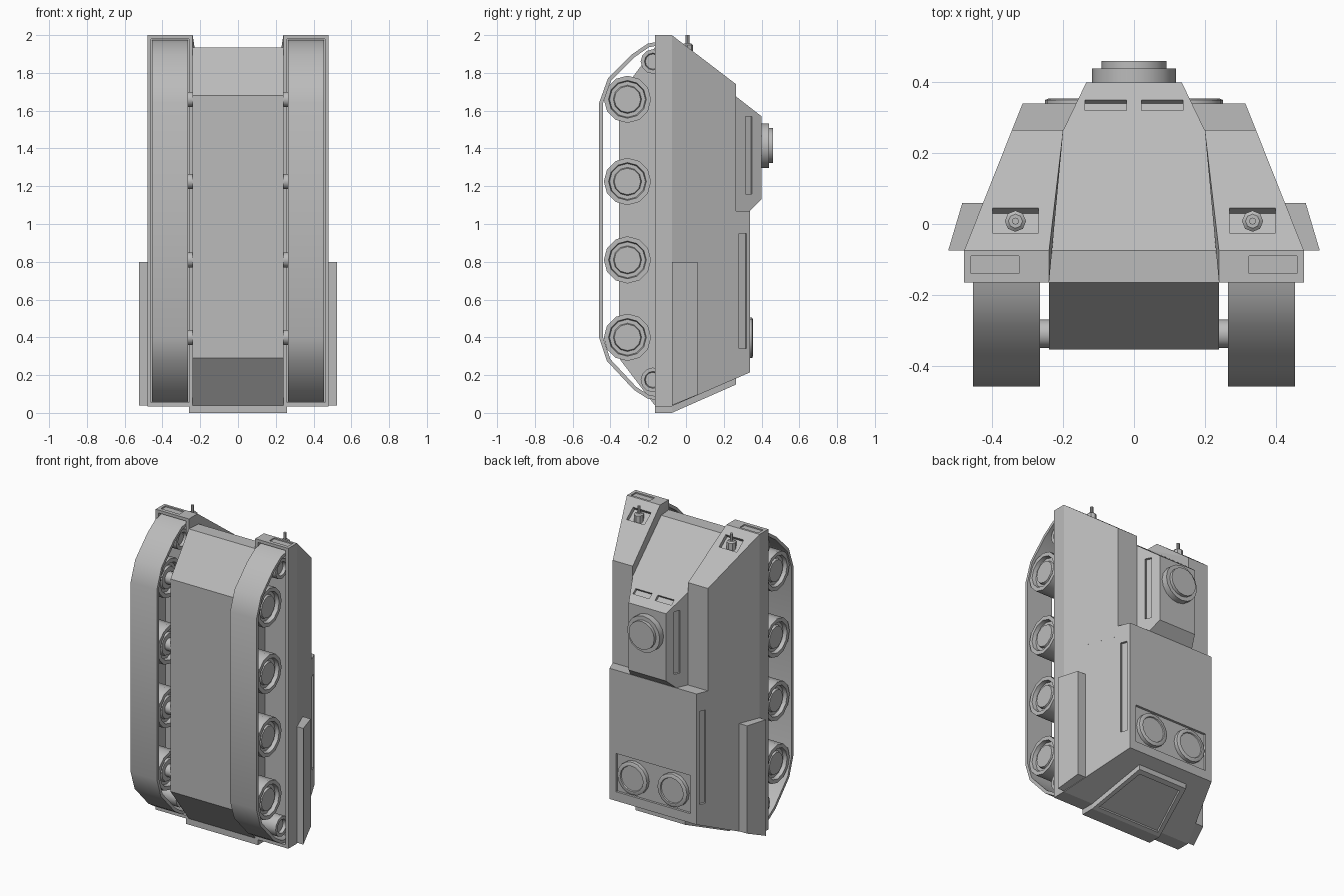
import bpy, bmesh, math
from mathutils import Matrix, Vector

if "Cube" in bpy.data.objects:
    bpy.data.objects.remove(bpy.data.objects["Cube"])

grey = bpy.data.materials.new("plain grey")
grey.use_nodes = True
grey.diffuse_color = (0.5, 0.5, 0.5, 1)
bsdf = next(n for n in grey.node_tree.nodes if n.type == "BSDF_PRINCIPLED")
bsdf.inputs["Base Color"].default_value = (0.5, 0.5, 0.5, 1)
bsdf.inputs["Roughness"].default_value = 0.7


def make(name, bm):
    bmesh.ops.recalc_face_normals(bm, faces=bm.faces)
    mesh = bpy.data.meshes.new(name)
    bm.to_mesh(mesh)
    bm.free()
    mesh.materials.append(grey)
    ob = bpy.data.objects.new(name, mesh)
    bpy.context.collection.objects.link(ob)
    return ob


def solid_bm(points):
    """Convex flat-faced block through the given corners."""
    bm = bmesh.new()
    for p in points:
        bm.verts.new(p)
    bmesh.ops.convex_hull(bm, input=bm.verts)
    bmesh.ops.dissolve_limit(bm, angle_limit=math.radians(1), verts=bm.verts, edges=bm.edges)
    return bm


def solid(name, rows):
    """Rows of (x range, y, z range) stacked into one block."""
    return make(name, solid_bm([(x, y, z) for xs, y, zs in rows for x in xs for z in zs]))


def box(name, centre, size, angle=0, axis="X"):
    bm = bmesh.new()
    m = Matrix.Translation(centre) @ Matrix.Rotation(math.radians(angle), 4, axis)
    bmesh.ops.create_cube(bm, size=1, matrix=m @ Matrix.Diagonal((*size, 1)))
    return make(name, bm)


def lathe(name, profile, centre, axis="Z", steps=16):
    """Turn (radius, height) pairs around an axis."""
    bm = bmesh.new()
    vs = [bm.verts.new((r, 0, h)) for r, h in profile]
    es = [bm.edges.new(pair) for pair in zip(vs, vs[1:])]
    bmesh.ops.spin(bm, geom=vs + es, cent=(0, 0, 0), axis=(0, 0, 1),
                   angle=math.tau, steps=steps, use_merge=True)
    bmesh.ops.remove_doubles(bm, verts=bm.verts, dist=0.0001)
    turn = {"X": Matrix.Rotation(math.pi / 2, 4, "Y"),
            "Y": Matrix.Rotation(-math.pi / 2, 4, "X"), "Z": Matrix()}[axis]
    bm.transform(Matrix.Translation(centre) @ turn)
    ob = make(name, bm)
    smooth(ob)
    return ob


def smooth(ob):
    bpy.ops.object.select_all(action="DESELECT")
    ob.select_set(True)
    bpy.context.view_layer.objects.active = ob
    bpy.ops.object.shade_smooth_by_angle(angle=math.radians(35))


def combine(ob, other, operation):
    mod = ob.modifiers.new(operation, "BOOLEAN")
    mod.operation, mod.solver, mod.object = operation, "EXACT", other
    bpy.context.view_layer.objects.active = ob
    bpy.ops.object.modifier_apply(modifier=mod.name)
    bpy.data.objects.remove(other)


def pair(a, b, s):
    return (s * a, s * b)


# Rear hull, full width with the sloping tail
hull = solid("hull", [((-.48, .48), -.165, (.035, 1.07)),
                      ((-.48, .48), -.075, (.035, 1.07)),
                      ((-.315, .315), .34, (.215, 1.07))])
# Front horns on both sides
for s in (1, -1):
    combine(hull, solid("horn", [(pair(.24, .48, s), -.165, (1, 2)),
                                 (pair(.24, .48, s), -.075, (1, 2)),
                                 (pair(.2, .345, s), .265, (1, 1.74))]), "UNION")
# Glacis and cabin between the horns
combine(hull, solid("cabin", [((-.24, .24), -.165, (1, 1.935)),
                              ((-.24, .24), -.075, (1, 1.935)),
                              ((-.2, .2), .265, (1, 1.675)),
                              ((-.135, .135), .4, (1.13, 1.57))]), "UNION")
# Belly tub
combine(hull, solid("belly", [((-.24, .24), -.1, (.04, 1.935)),
                              ((-.24, .24), -.165, (.04, 1.935)),
                              ((-.24, .24), -.355, (.29, 1.68))]), "UNION")

# Recesses: engine panel, track wells, windows, lamp bays and slots
cuts = [box("engine_panel", (0, .34, .4), (.54, .03, .25))]
for s in (1, -1):
    cuts += [
        box("track_well", (s * .36, -.165, 1.018), (.2, .15, 1.925)),
        box("window", (s * .08, .335, 1.619), (.118, .038, .03), -37.2),
        box("lamp_bay", (s * .335, .01, 1.935), (.13, .088, .05), -37.2),
        box("nose_slot", (s * .393, -.115, 2), (.135, .05, .016)),
        box("cabin_slot", (s * .168, .332, 1.365), (.03, .04, .41), s * 25.7, "Z"),
        box("hull_slot", (s * .331, .3, .645), (.03, .043, .61), s * 21.7, "Z")]
for c in cuts:
    combine(hull, c, "DIFFERENCE")

# Tail door with a sunken panel
bm = solid_bm([(x * s, y, z + t) for x, y, z in ((.26, -.165, 0), (.26, -.075, 0), (.18, .265, .15))
               for s in (1, -1) for t in (0, .06)])
bmesh.ops.recalc_face_normals(bm, faces=bm.faces)
bm.normal_update()
slope = Vector((0, .4, -.91))
panel = max(bm.faces, key=lambda f: f.normal.dot(slope))
bmesh.ops.inset_region(bm, faces=[panel], thickness=.04)
bmesh.ops.inset_region(bm, faces=[panel], thickness=.004, depth=-.012)
make("tail_door", bm)

# Roof hatch
lathe("roof_hatch", [(0, -.02), (.118, -.02), (.118, .04), (.092, .04), (.092, .06), (0, .06)],
      (0, .4, 1.415), "Y")

belt_path = [(-.1, 1.965), (-.2, 1.945), (-.28, 1.89), (-.405, 1.765), (-.45, 1.64),
             (-.45, .4), (-.41, .28), (-.27, .13), (-.2, .085), (-.1, .07)]
wheel = [(0, -.075), (.07, -.075), (.075, -.06), (.095, -.06), (.1, -.085), (.125, -.085)]
idler = [(0, -.06), (.04, -.06), (.045, -.08), (.065, -.08)]

for s, side in ((1, "left"), (-1, "right")):
    # Side stowage box
    solid(side + "_side_box", [(pair(.45, .525, s), -.075, (.04, .8)),
                               (pair(.4, .485, s), .06, (.095, .8))])
    # Track belt
    bm = bmesh.new()
    rows = [[bm.verts.new((s * x, y, z)) for x in (.265, .455)] for y, z in belt_path]
    for a, b in zip(rows, rows[1:]):
        bm.faces.new((a[0], a[1], b[1], b[0]))
    belt = make(side + "_track_belt", bm)
    mod = belt.modifiers.new("thickness", "SOLIDIFY")
    mod.thickness, mod.offset = .02, 0
    bpy.context.view_layer.objects.active = belt
    bpy.ops.object.modifier_apply(modifier=mod.name)
    smooth(belt)
    # Road wheels and end rollers
    for i, z in enumerate((.4, .81, 1.225, 1.66)):
        lathe(f"{side}_road_wheel_{i + 1}", wheel + [(r, -h) for r, h in reversed(wheel)],
              (s * .36, -.31, z), "X", 12)
        lathe(f"{side}_axle_{i + 1}", [(0, -.07), (.04, -.07), (.04, .07), (0, .07)],
              (s * .27, -.31, z), "X", 12)
    for label, z in (("front", 1.86), ("rear", .175)):
        lathe(f"{side}_{label}_roller", idler + [(r, -h) for r, h in reversed(idler)],
              (s * .36, -.175, z), "X", 12)
    # Engine fan cover
    lathe(side + "_fan_cover", [(0, -.02), (.107, -.02), (.107, .01), (.095, .015),
                                (.083, .015), (.08, .008), (0, .008)], (s * .145, .34, .397), "Y")
    # Lamp with its rod
    lathe(side + "_lamp", [(0, -.04), (.03, -.04), (.03, .012), (.02, .02), (.01, .02),
                           (.01, .065), (0, .065)], (s * .335, .008, 1.935), "Z", 8)
